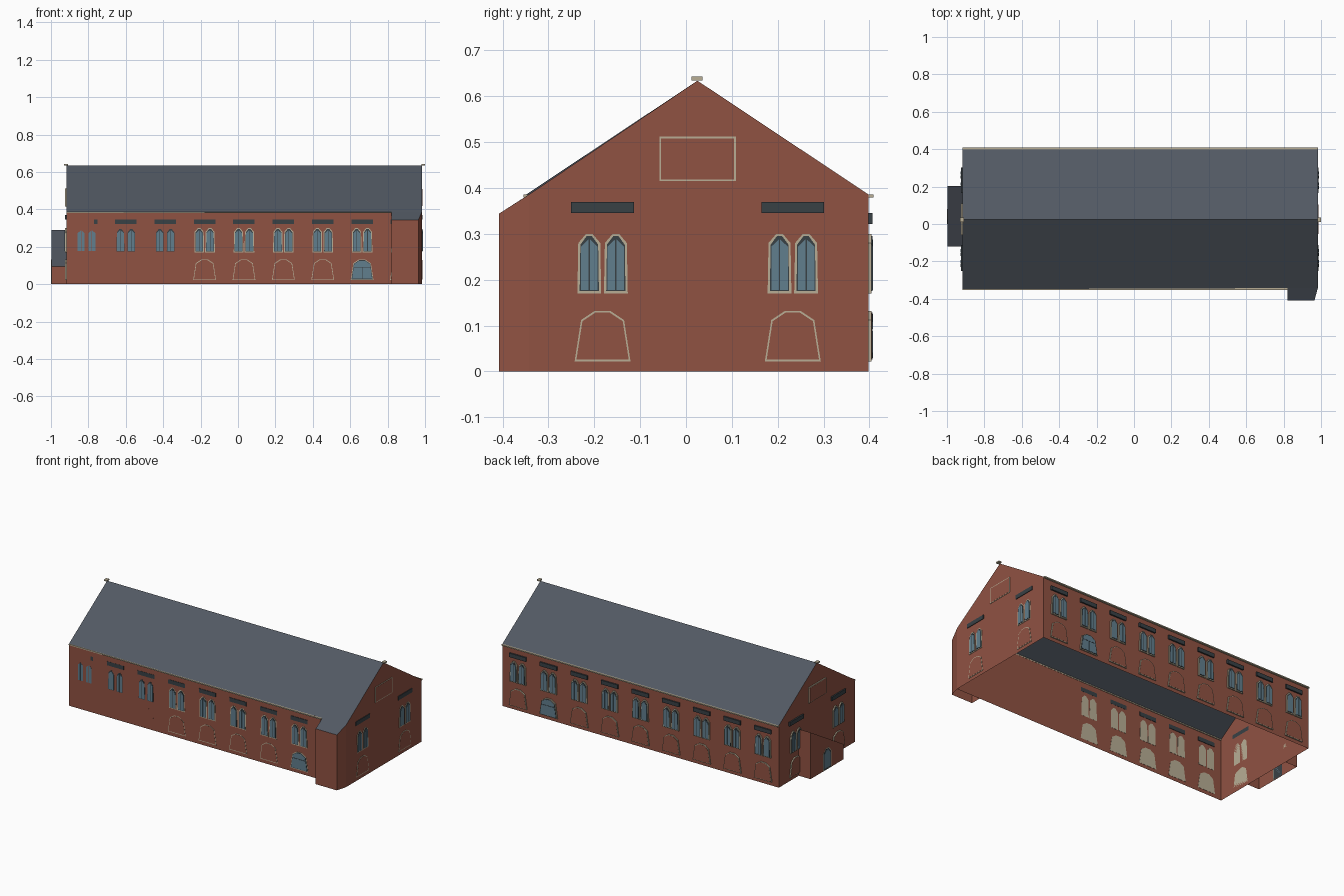
import bpy, bmesh

if "Cube" in bpy.data.objects:
    bpy.data.objects.remove(bpy.data.objects["Cube"])

# Main dimensions: wall ends, wall faces, eaves, ridge
X0, X1 = -0.917, 0.983
YF, YB, YR = -0.345, 0.398, 0.025
H, ZR = 0.386, 0.634


def material(name, rgb):
    m = bpy.data.materials.new(name)
    m.diffuse_color = (*rgb, 1)
    m.use_nodes = True
    m.node_tree.nodes["Principled BSDF"].inputs["Base Color"].default_value = m.diffuse_color
    return m


BRICK = material("brick", (0.28, 0.085, 0.055))
SLATE = material("slate", (0.085, 0.1, 0.125))
STONE = material("stone", (0.48, 0.42, 0.30))
GLASS = material("glass", (0.12, 0.21, 0.27))
DARK = material("dark_trim", (0.04, 0.052, 0.06))


def finish(name, bm, mat):
    me = bpy.data.meshes.new(name)
    bm.to_mesh(me)
    bm.free()
    me.materials.append(mat)
    ob = bpy.data.objects.new(name, me)
    bpy.context.collection.objects.link(ob)
    return ob


def shell(name, polys, mat):
    """Open sheet object made of flat polygons, wound outwards."""
    bm = bmesh.new()
    for p in polys:
        bm.faces.new([bm.verts.new(v) for v in p])
    bmesh.ops.remove_doubles(bm, verts=bm.verts, dist=1e-5)
    finish(name, bm, mat)


def upright(a, b, za, zb):
    """Wall quad between two plan points, with its own top height at each."""
    return [(*a, 0), (*b, 0), (*b, zb), (*a, za)]


def prism(bm, wall, pts, d0, d1):
    """Extrude an outline (along wall, height) outwards from depth d0 to d1."""
    lo = [bm.verts.new(wall(u, d0, z)) for u, z in pts]
    hi = [bm.verts.new(wall(u, d1, z)) for u, z in pts]
    faces = [bm.faces.new(lo), bm.faces.new(hi[::-1])]
    n = len(pts)
    for i in range(n):
        j = (i + 1) % n
        faces.append(bm.faces.new((lo[j], lo[i], hi[i], hi[j])))
    bmesh.ops.recalc_face_normals(bm, faces=faces)


def rect(u0, u1, z0, z1):
    return [(u0, z0), (u1, z0), (u1, z1), (u0, z1)]


def shift(pts, du):
    return [(u + du, z) for u, z in pts]


def inset(pts, t):
    us, zs = [p[0] for p in pts], [p[1] for p in pts]
    cu, cz = (min(us) + max(us)) / 2, (min(zs) + max(zs)) / 2
    ku, kz = 1 - 2 * t / (max(us) - min(us)), 1 - 2 * t / (max(zs) - min(zs))
    return [(cu + (u - cu) * ku, cz + (z - cz) * kz) for u, z in pts]


def box(name, x, y, z, mat):
    bm = bmesh.new()
    prism(bm, lambda u, d, h: (u, d, h), rect(*x, *z), *y)
    finish(name, bm, mat)


# Main walls: open underneath, front wall very slightly out of square
FL, FR = (X0, -0.3485), (X1, -0.342)
BL, BR = (X0, YB), (X1, YB)


def gable(a, b):
    return [(*a, 0), (*b, 0), (*b, H), (a[0], YR, ZR), (*a, H)]


shell("main_walls", [upright(FL, FR, H, H), gable(FR, BR),
                     upright(BR, BL, H, H), gable(BL, FL)], BRICK)
shell("main_roof", [
    [(X0, FL[1], H), (X1, FR[1], H), (X1, YR, ZR), (X0, YR, ZR)],
    [(X0, YR, ZR), (X1, YR, ZR), (X1, YB, H), (X0, YB, H)]], SLATE)

# Corner porch continuing the front roof slope, with a chamfered corner
P = [(0.82, -0.3425), (0.82, -0.408), (0.965, -0.408), FR]
PZ = [H, 0.344, 0.344, H]
shell("porch_walls", [upright(P[i], P[i + 1], PZ[i], PZ[i + 1]) for i in range(3)], BRICK)
shell("porch_roof", [[(*p, z) for p, z in zip(P, PZ)]], SLATE)

# Lean-to on the left end
XA, A0, A1, ZA0, ZA1 = -0.998, -0.12, 0.203, 0.095, 0.29
shell("lean_to_walls", [upright((X0, A1), (XA, A1), ZA1, ZA1),
                        upright((XA, A1), (XA, A0), ZA1, ZA0),
                        upright((XA, A0), (X0, A0), ZA0, ZA0)], BRICK)
shell("lean_to_roof", [[(XA, A0, ZA0), (X0, A0, ZA0), (X0, A1, ZA1), (XA, A1, ZA1)]], SLATE)

# Gutters and ridge end caps
box("back_gutter", (X0, X1), (YB, 0.409), (0.379, 0.386), STONE)
box("front_gutter", (X0, 0.82), (-0.354, -0.343), (0.379, 0.386), STONE)
for side, cx in (("left", -0.92), ("right", 0.99)):
    box(side + "_ridge_cap", (cx - 0.01, cx + 0.01), (0.012, 0.036), (0.635, 0.643), STONE)

# Window outlines
LANCET = [(-0.026, 0.17), (0.026, 0.17), (0.024, 0.28), (0.007, 0.3), (-0.007, 0.3), (-0.024, 0.28)]
ARCH = [(-0.061, 0.022), (0.061, 0.022), (0.047, 0.112),
        (0.017, 0.132), (-0.017, 0.132), (-0.047, 0.112)]


def openings(side, wall, bays, glazed, t, lintel_w, panel):
    """All windows, blind arches and lintels of one wall; t is stone thickness."""
    stone, brick, dark, glass = (bmesh.new() for _ in range(4))
    for c in bays:
        # Pair of pointed lights, each with dark surround and two panes
        for s in (-0.029, 0.029):
            light = shift(LANCET, c + s)
            prism(stone, wall, light, 0, t)
            prism(dark, wall, inset(light, 0.005), t, t + 0.0015)
            for q in (-1, 1):
                m = c + s + q * 0.0015
                e = c + s + q * 0.018
                pane = [(m, 0.178), (e, 0.178), (e, 0.272), (m, 0.288)]
                prism(glass, wall, pane, t + 0.0015, t + 0.0028)
        # Ground floor arch: blind brick, or glazed
        arch = shift(ARCH, c)
        prism(stone, wall, arch, 0, t)
        if c in glazed:
            prism(dark, wall, inset(arch, 0.004), t, t + 0.0015)
            for q in (-1, 1):
                low = [(c + q * 0.001, 0.029), (c + q * 0.053, 0.029),
                       (c + q * 0.045, 0.088), (c + q * 0.001, 0.088)]
                prism(glass, wall, low, t + 0.0015, t + 0.0028)
            top = [(c - 0.044, 0.092), (c + 0.044, 0.092), (c + 0.041, 0.108),
                   (c + 0.014, 0.125), (c - 0.014, 0.125), (c - 0.041, 0.108)]
            prism(glass, wall, top, t + 0.0015, t + 0.0028)
        else:
            prism(brick, wall, inset(arch, 0.004), t, t + 0.0006)
        # Dark lintel band
        z = 0.345 if panel else 0.321
        prism(dark, wall, rect(c - lintel_w / 2, c + lintel_w / 2, z, z + 0.025), 0, t + 0.0018)
    if panel:
        # Framed blank panel high in the gable
        frame = rect(-0.058, 0.109, 0.415, 0.512)
        prism(stone, wall, frame, 0, t)
        prism(brick, wall, inset(frame, 0.004), t, t + 0.0006)
    finish(side + "_stone_surrounds", stone, STONE)
    finish(side + "_brick_infill", brick, BRICK)
    finish(side + "_lintels_and_sashes", dark, DARK)
    finish(side + "_window_panes", glass, GLASS)


LONG = [round(-0.81 + 0.2105 * i, 4) for i in range(9)]
openings("front", lambda u, d, z: (u, YF - d, z), LONG, LONG[7:8], 0.0012, 0.115, False)
openings("back", lambda u, d, z: (u, YB + d, z), LONG, LONG[7:8], 0.007, 0.115, False)
openings("right", lambda u, d, z: (X1 + d, u, z), [-0.182, 0.233], [], 0.002, 0.137, True)
openings("left", lambda u, d, z: (X0 - d, u, z), [-0.182, 0.233], [], 0.007, 0.137, True)


# Lean-to door
def lean_to_wall(u, d, z):
    return (XA - d, u, z)


door = [(0.0, 0), (0.08, 0), (0.08, 0.105), (0.055, 0.132), (0.025, 0.132), (0.0, 0.105)]
for name, outline, d, mat in (("door_surround", door, (0, 0.0007), STONE),
                              ("door_frame", inset(door, 0.004), (0, 0.0013), DARK),
                              ("door_glass", inset(door, 0.012), (0, 0.002), GLASS)):
    bm = bmesh.new()
    prism(bm, lean_to_wall, outline, *d)
    finish(name, bm, mat)
